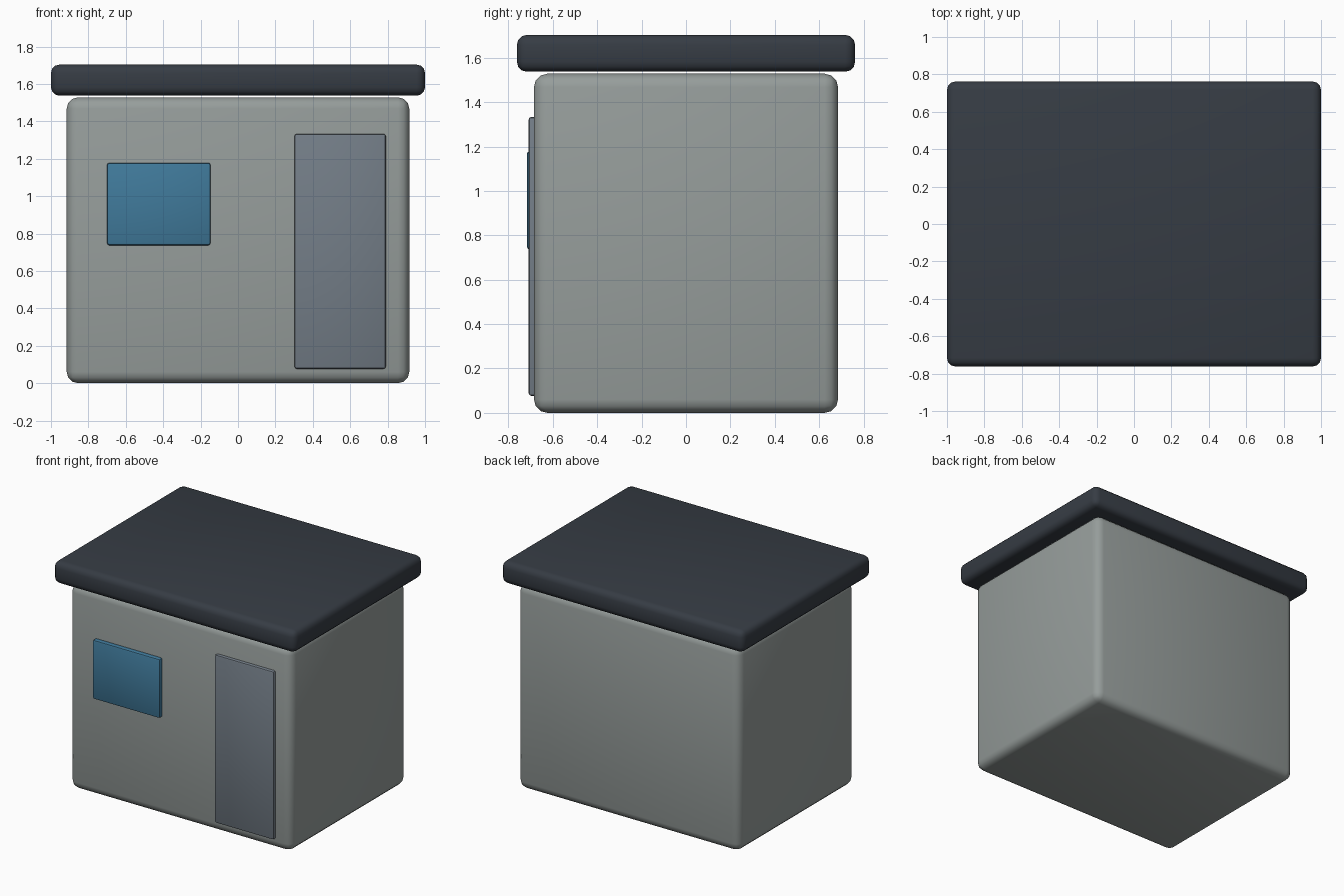
import bpy
from math import radians

if "Cube" in bpy.data.objects:
    bpy.data.objects.remove(bpy.data.objects["Cube"])


def srgb(r, g, b):
    def lin(c):
        c /= 255
        return c / 12.92 if c <= 0.04045 else ((c + 0.055) / 1.055) ** 2.4
    return (lin(r), lin(g), lin(b), 1.0)


def material(name, rgb):
    m = bpy.data.materials.new(name)
    m.diffuse_color = srgb(*rgb)
    m.use_nodes = True
    m.node_tree.nodes["Principled BSDF"].inputs["Base Color"].default_value = m.diffuse_color
    return m


def rounded_box(name, lo, hi, radius, segments, mat):
    """Box between two corners with rounded edges."""
    centre = [(a + b) / 2 for a, b in zip(lo, hi)]
    bpy.ops.mesh.primitive_cube_add(size=1, location=centre)
    ob = bpy.context.object
    ob.name = name
    ob.scale = [b - a for a, b in zip(lo, hi)]
    bpy.ops.object.transform_apply(location=False, rotation=False, scale=True)
    bev = ob.modifiers.new("rounding", "BEVEL")
    bev.width = radius
    bev.segments = segments
    bpy.ops.object.modifier_apply(modifier=bev.name)
    bpy.ops.object.shade_smooth_by_angle(angle=radians(40))
    ob.data.materials.append(mat)
    return ob


wall = material("wall grey", (150, 157, 155))
slate = material("roof slate", (54, 60, 68))
steel = material("door grey blue", (115, 125, 135))
glass = material("window blue", (64, 122, 155))

# Main walls and the overhanging flat roof slab
rounded_box("walls", (-0.916, -0.685, 0.0), (0.916, 0.685, 1.528), 0.06, 3, wall)
rounded_box("roof", (-1.0, -0.762, 1.537), (1.0, 0.762, 1.703), 0.045, 3, slate)

# Door and window panels on the front
rounded_box("door", (0.302, -0.709, 0.077), (0.79, -0.665, 1.333), 0.012, 2, steel)
rounded_box("window", (-0.70, -0.717, 0.737), (-0.147, -0.673, 1.178), 0.012, 2, glass)
